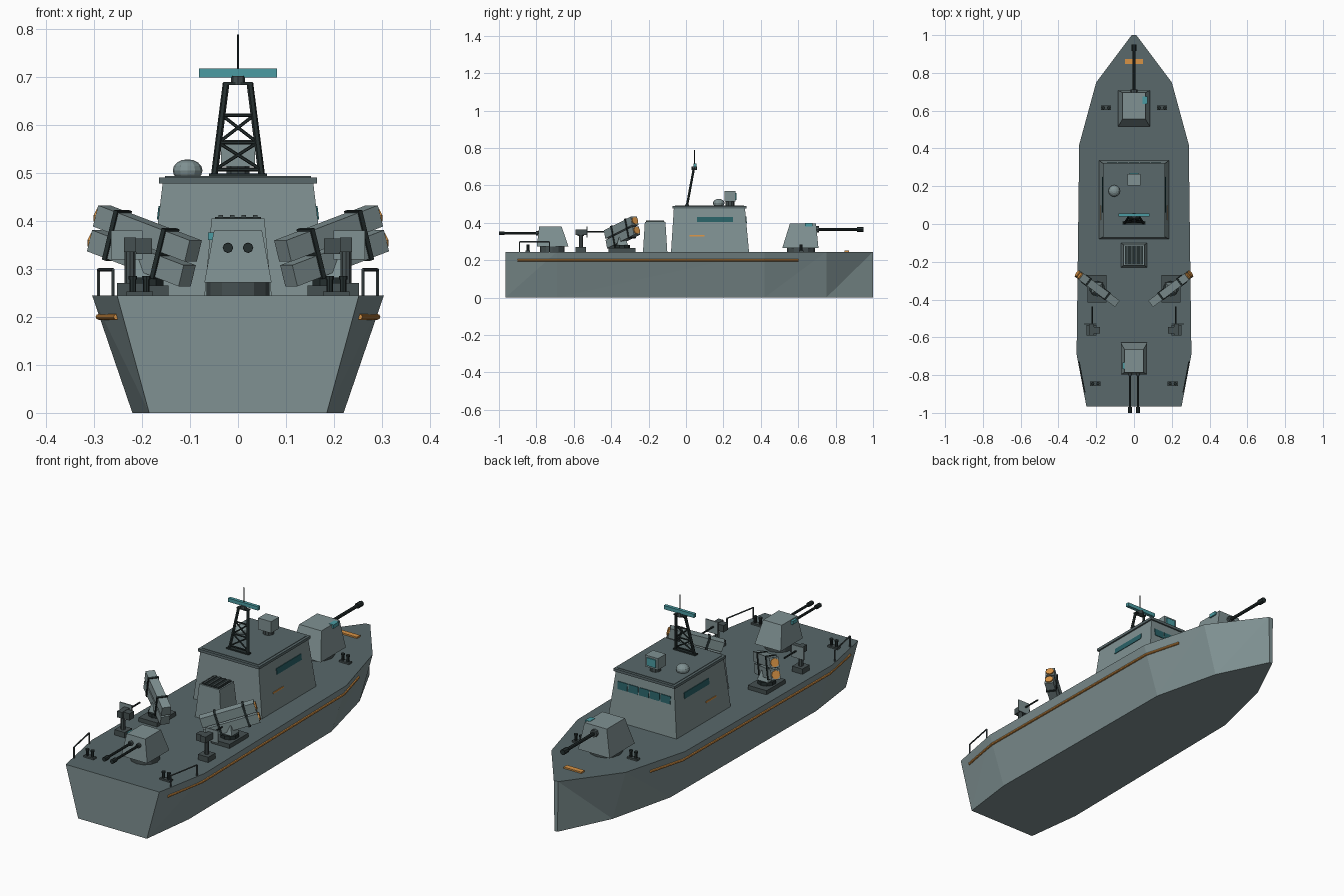
import bpy, bmesh, math
from mathutils import Matrix, Vector

cube = bpy.data.objects.get("Cube")
if cube:
    bpy.data.objects.remove(cube, do_unlink=True)


def material(name, rgb):
    m = bpy.data.materials.new(name)
    m.use_nodes = True
    m.diffuse_color = (*rgb, 1)
    m.node_tree.nodes["Principled BSDF"].inputs["Base Color"].default_value = (*rgb, 1)
    return m


HULL = material("hull grey", (.215, .285, .29))
DECK = material("deck grey", (.1, .14, .145))
BASE = material("base grey", (.06, .08, .082))
DARK = material("dark metal", (.018, .028, .028))
TEAL = material("sensor teal", (.07, .33, .36))
GLASS = material("window teal", (.022, .12, .135))
ORANGE = material("marking orange", (.68, .29, .06))


def make(name, bm, mats, both=False, smooth=False):
    """Turn a bmesh into an object, or into a left and right pair."""
    mats = mats if isinstance(mats, list) else [mats]
    for side, s in ((("left_", 1), ("right_", -1)) if both else (("", 1),)):
        part = bm.copy()
        for v in part.verts:
            v.co.x *= s
        bmesh.ops.recalc_face_normals(part, faces=part.faces)
        if len(mats) > 1:
            for f in part.faces:
                f.material_index = int(f.normal.z > .9)
        mesh = bpy.data.meshes.new(side + name)
        part.to_mesh(mesh)
        part.free()
        for m in mats:
            mesh.materials.append(m)
        bpy.context.collection.objects.link(bpy.data.objects.new(side + name, mesh))
    bm.free()


def frustum(name, low, high, mat, both=False, matrix=None):
    """Block between two rectangles, each (x0, x1, y0, y1, z)."""
    bm = bmesh.new()
    rings = []
    for x0, x1, y0, y1, z in (low, high):
        rings.append([bm.verts.new(p) for p in ((x0, y0, z), (x1, y0, z), (x1, y1, z), (x0, y1, z))])
    a, b = rings
    bm.faces.new(a)
    bm.faces.new(b)
    for i in range(4):
        j = (i + 1) % 4
        bm.faces.new((a[i], a[j], b[j], b[i]))
    if matrix:
        bm.transform(matrix)
    make(name, bm, mat, both)


def box(name, c, size, mat, both=False, matrix=None):
    x, y, z = c
    a, b, h = (d / 2 for d in size)
    rect = (x - a, x + a, y - b, y + b)
    frustum(name, (*rect, z - h), (*rect, z + h), mat, both, matrix)


def rod(name, p, q, r, mat, both=False, sides=8, r2=None, matrix=None):
    p, q = Vector(p), Vector(q)
    bm = bmesh.new()
    bmesh.ops.create_cone(bm, cap_ends=True, segments=sides, radius1=r,
                          radius2=r if r2 is None else r2, depth=(q - p).length)
    turn = (q - p).to_track_quat("Z", "Y").to_matrix().to_4x4()
    bm.transform(Matrix.Translation((p + q) / 2) @ turn)
    if matrix:
        bm.transform(matrix)
    make(name, bm, mat, both)


# Hull: stations of (y, half width at keel, half width at deck)
TOP = .245
stations = [(-.965, .185, .252), (-.69, .22, .304), (.42, .21, .29), (.75, .13, .2), (1, .008, .012)]
bm = bmesh.new()
rows = [[bm.verts.new(p) for p in ((-b, y, 0), (b, y, 0), (t, y, TOP), (-t, y, TOP))]
        for y, b, t in stations]
for a, b in zip(rows, rows[1:]):
    bm.faces.new((a[0], a[1], b[1], b[0]))
    bm.faces.new((a[3], a[2], b[2], b[3]))
    for lo, hi in ((0, 3), (1, 2)):
        bm.faces.new((a[lo], b[lo], b[hi]))
        bm.faces.new((a[lo], b[hi], a[hi]))
bm.faces.new(rows[0])
bm.faces.new(rows[-1])
make("hull", bm, [HULL, DECK])


def hull_x(y, z):
    for (y0, b0, t0), (y1, b1, t1) in zip(stations, stations[1:]):
        if y0 <= y <= y1:
            f = (y - y0) / (y1 - y0)
            low, high = b0 + f * (b1 - b0), t0 + f * (t1 - t0)
            return low + (high - low) * z / TOP


# Rubbing strakes
path = [(hull_x(y, .2) + .002, y, .2) for y in (-.9, -.69, .42, .6)]
for p, q in zip(path, path[1:]):
    rod("rubbing_strake", p, q, .006, ORANGE, True)

# Deckhouse and roof
frustum("deckhouse", (-.185, .185, -.08, .337, TOP), (-.157, .157, -.065, .315, .478), HULL)
box("deckhouse_roof", (0, .125, .484), (.33, .395, .013), DECK)
box("roof_panel", (0, .125, .4915), (.305, .37, .003), DECK)


def wall(z):
    f = (z - TOP) / (.478 - TOP)
    return .185 - .028 * f, .337 - .022 * f


def side_plate(name, y0, y1, z0, z1, mat):
    ends = [(wall(z)[0] - .004, wall(z)[0] + .003, y0, y1, z) for z in (z0, z1)]
    frustum(name, *ends, mat, True)


side_plate("side_window", .06, .25, .403, .431, GLASS)
side_plate("side_marking", .02, .098, .327, .334, ORANGE)
for i in range(5):
    x = (i - 2) * .058
    ends = [(x - .026, x + .026, wall(z)[1] - .004, wall(z)[1] + .003, z) for z in (.398, .434)]
    frustum("front_window", *ends, GLASS)

# Radar dome and fire control box on the roof
rod("dome_base", (-.105, .175, .49), (-.105, .175, .503), .02, BASE, sides=10)
bm = bmesh.new()
bmesh.ops.create_uvsphere(bm, u_segments=12, v_segments=8, radius=.031)
bm.transform(Matrix.Translation((-.105, .175, .505)) @ Matrix.Diagonal((1, 1, .75, 1)))
make("radar_dome", bm, HULL)
rod("director_pedestal", (0, .235, .49), (0, .235, .515), .025, BASE, sides=10)
box("director_box", (0, .235, .541), (.07, .06, .056), HULL)
box("director_face", (0, .267, .541), (.05, .006, .038), TEAL)


# Raked lattice mast
def mast(side, z):
    f = (z - .49) / .195
    return side * (.05 - .025 * f), .005 + .036 * f, z


for s in (-1, 1):
    rod("mast_leg", mast(s, .485), mast(s, .687), .007, DARK, sides=6)
    for z0, z1 in ((.507, .563), (.563, .62)):
        rod("mast_brace", mast(s, z0), mast(-s, z1), .0035, DARK, sides=6)
for z in (.507, .563, .62):
    rod("mast_crossbar", mast(-1, z), mast(1, z), .004, DARK, sides=6)
box("mast_foot", (0, .005, .495), (.12, .02, .008), DARK)
box("mast_cap", (0, .042, .686), (.06, .02, .006), DARK)
rod("radar_hub", (0, .045, .683), (0, .045, .702), .015, BASE)
box("radar_bar", (0, .047, .708), (.162, .016, .018), TEAL)
rod("mast_antenna", (0, .045, .71), (0, .045, .788), .002, DARK, sides=6)

# Exhaust funnel with slatted grille
frustum("funnel", (-.07, .07, -.23, -.1, TOP), (-.055, .055, -.22, -.11, .405), HULL)
box("funnel_grille", (0, -.165, .406), (.096, .098, .004), DARK)
for i in range(4):
    box("grille_slat", (-.036 + i * .024, -.165, .409), (.01, .096, .006), BASE)

# Bow gun
rod("bow_gun_ring", (0, .615, TOP), (0, .615, .272), .075, BASE, sides=12)
frustum("bow_turret", (-.085, .085, .515, .708, .266), (-.06, .06, .556, .695, .397), HULL)
rod("bow_mantlet", (0, .68, .365), (0, .712, .365), .018, BASE)
rod("bow_barrel", (0, .69, .365), (0, .945, .365), .008, DARK)
rod("bow_muzzle", (0, .915, .365), (0, .95, .365), .013, DARK)
box("bow_sight", (.058, .655, .39), (.025, .04, .018), TEAL)
box("bow_marking", (0, .86, .248), (.095, .025, .008), ORANGE)

# Stern twin gun
rod("stern_gun_ring", (0, -.715, TOP), (0, -.715, .275), .066, BASE, sides=12)
frustum("stern_turret", (-.07, .07, -.798, -.628, .272), (-.05, .05, -.785, -.665, .38), HULL)
rod("stern_mantlet", (.021, -.78, .344), (.021, -.802, .344), .011, BASE, True)
rod("stern_barrel", (.021, -.78, .344), (.021, -.995, .344), .006, DARK, True)
rod("stern_muzzle", (.021, -.97, .344), (.021, -1, .344), .0105, DARK, True)
box("stern_sight", (-.052, -.75, .368), (.02, .035, .016), TEAL)

# Missile launchers, angled outward and raised
box("launcher_base", (.195, -.342, .255), (.1, .145, .02), BASE, True)
rod("launcher_turntable", (.195, -.342, .264), (.195, -.342, .282), .042, DARK, True, 10)
frustum("launcher_mount", (.165, .225, -.37, -.31, .28), (.178, .212, -.358, -.324, .325), HULL, True)
aim = (Matrix.Translation((.195, -.342, .348)) @ Matrix.Rotation(math.radians(37), 4, "Z")
       @ Matrix.Rotation(math.radians(-17), 4, "Y"))
for level, z in (("upper", .027), ("lower", -.027)):
    box(level + "_missile_tube", (0, 0, z), (.25, .042, .046), HULL, True, aim)
    rod(level + "_tube_cap", (.122, 0, z), (.131, 0, z), .02, ORANGE, True, 8, matrix=aim)
for x in (-.055, .075):
    box("launcher_strap", (x, 0, 0), (.01, .05, .108), DARK, True, aim)

# Small deck guns
box("deck_gun_base", (.225, -.562, .258), (.055, .055, .026), BASE, True)
rod("deck_gun_post", (.225, -.562, .26), (.225, -.562, .345), .011, BASE, True)
box("deck_gun_body", (.225, -.56, .35), (.026, .06, .03), BASE, True)
box("deck_gun_shield", (.232, -.53, .35), (.066, .006, .06), HULL, True)
box("deck_gun_ammo", (.196, -.562, .347), (.034, .035, .033), BASE, True)
rod("deck_gun_barrel", (.222, -.54, .353), (.222, -.438, .353), .004, DARK, True)

# Mooring bollards
for x, y in ((.148, .615), (.205, -.845)):
    box("bollard_plate", (x, y, .249), (.055, .024, .008), BASE, True)
    for dx in (-.014, .014):
        rod("bollard_post", (x + dx, y, .25), (x + dx, y, .28), .007, DARK, True)
        rod("bollard_cap", (x + dx, y, .278), (x + dx, y, .285), .009, DARK, True)

# Stern guard rails
feet = [Vector((hull_x(y, TOP) - .006, y, TOP)) for y in (-.89, -.73)]
tops = [p + Vector((0, 0, .053)) for p in feet]
for p, q in (*zip(feet, tops), tops):
    rod("guard_rail", p, q, .0035, BASE, True, 6)
